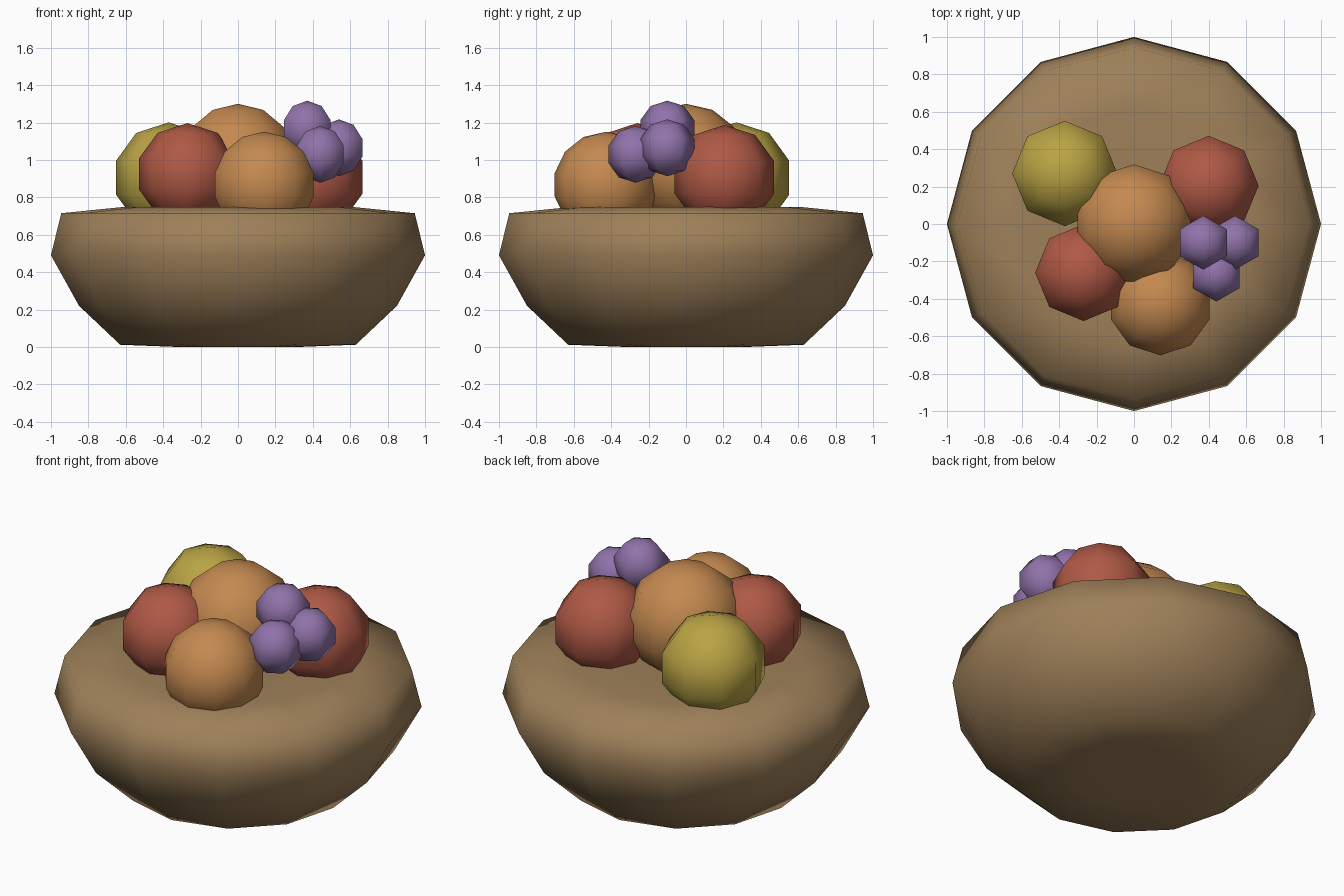
import bpy, bmesh, math

if "Cube" in bpy.data.objects:
    bpy.data.objects.remove(bpy.data.objects["Cube"])


def material(name, rgb):
    m = bpy.data.materials.new(name)
    m.diffuse_color = (*rgb, 1)
    m.use_nodes = True
    m.node_tree.nodes["Principled BSDF"].inputs["Base Color"].default_value = m.diffuse_color
    return m


def finish(bm, name, mat):
    bmesh.ops.recalc_face_normals(bm, faces=bm.faces)
    for f in bm.faces:
        f.smooth = True
    me = bpy.data.meshes.new(name)
    bm.to_mesh(me)
    bm.free()
    me.materials.append(mat)
    ob = bpy.data.objects.new(name, me)
    bpy.context.collection.objects.link(ob)
    return ob


def lathe(name, profile, sides, mat):
    # profile of (radius, z) whose first and last points lie on the axis
    bm = bmesh.new()
    bottom = bm.verts.new((0, 0, profile[0][1]))
    top = bm.verts.new((0, 0, profile[-1][1]))
    rings = []
    for r, z in profile[1:-1]:
        rings.append([bm.verts.new((r * math.cos(math.tau * i / sides),
                                    r * math.sin(math.tau * i / sides), z))
                      for i in range(sides)])
    for i in range(sides):
        j = (i + 1) % sides
        bm.faces.new((bottom, rings[0][j], rings[0][i]))
        bm.faces.new((top, rings[-1][i], rings[-1][j]))
        for a, b in zip(rings, rings[1:]):
            bm.faces.new((a[i], a[j], b[j], b[i]))
    return finish(bm, name, mat)


def ball(name, centre, radius, sides, rings, mat):
    bm = bmesh.new()
    bmesh.ops.create_uvsphere(bm, u_segments=sides, v_segments=rings, radius=radius)
    ob = finish(bm, name, mat)
    ob.location = centre
    return ob


wood = material("wood", (0.34, 0.215, 0.10))
orange = material("orange_skin", (0.55, 0.25, 0.08))
red = material("red_skin", (0.43, 0.10, 0.06))
yellow = material("yellow_skin", (0.49, 0.37, 0.06))
purple = material("grape_skin", (0.28, 0.17, 0.40))

# bowl, closed by a nearly flat top
lathe("bowl", [(0, 0), (0.32, 0.0), (0.63, 0.012), (0.85, 0.22), (1.0, 0.49),
               (0.945, 0.715), (0.62, 0.748), (0.3, 0.742), (0, 0.74)], 12, wood)

# large fruit
ball("orange_middle", (0, 0, 0.973), 0.327, 10, 7, orange)
ball("orange_front", (0.14, -0.425, 0.867), 0.284, 10, 7, orange)
ball("apple_left", (-0.27, -0.26, 0.925), 0.272, 8, 5, red)
ball("apple_right", (0.4, 0.205, 0.907), 0.28, 8, 5, red)
ball("yellow_fruit", (-0.37, 0.27, 0.905), 0.296, 8, 5, yellow)

# grapes
for i, c in enumerate([(0.37, -0.10, 1.165), (0.54, -0.10, 1.065), (0.44, -0.27, 1.03)]):
    ball(f"grape_{i + 1}", c, 0.152, 6, 5, purple)
